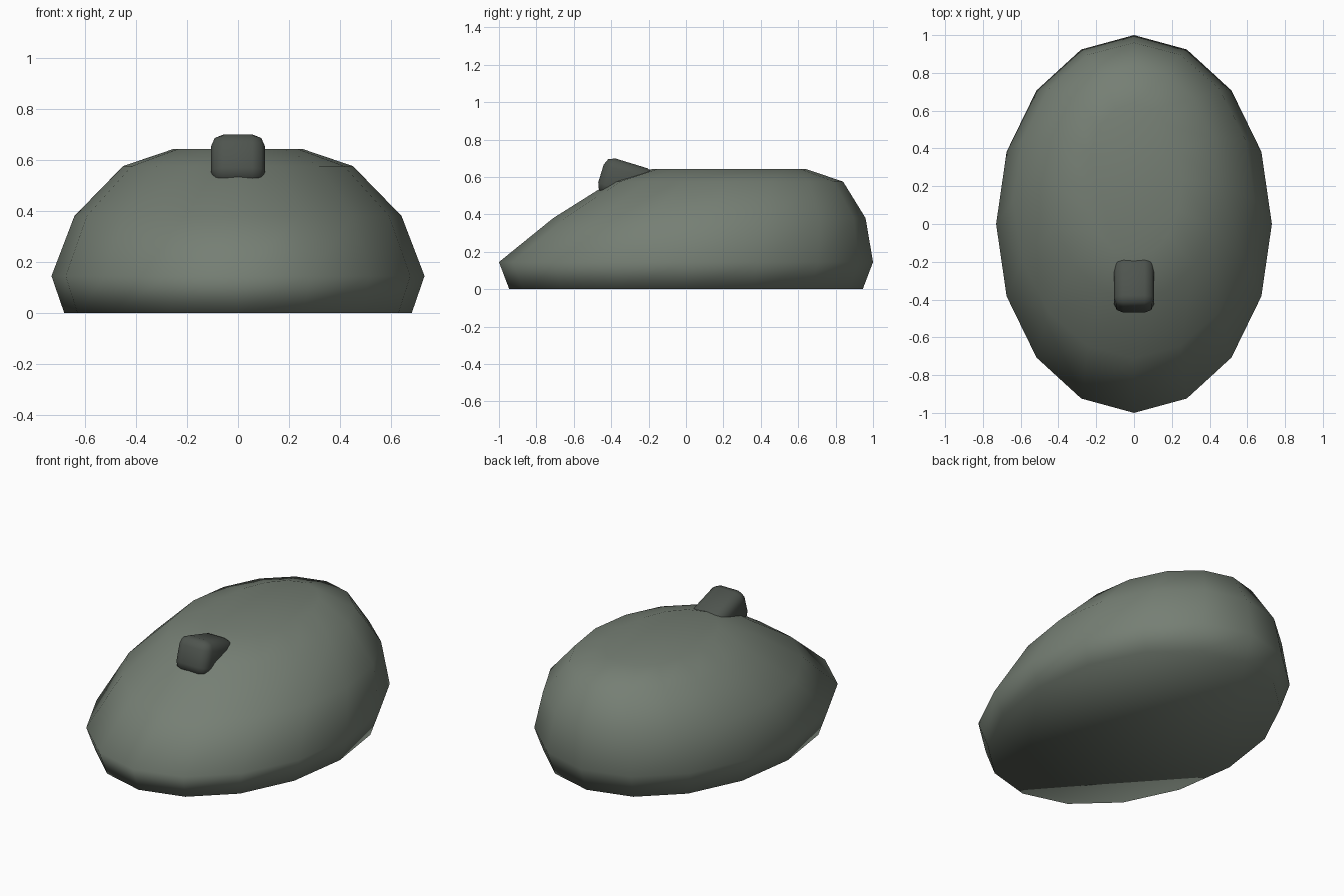
import bpy, bmesh, math
from mathutils import Matrix

cube = bpy.data.objects.get("Cube")
if cube:
    bpy.data.objects.remove(cube, do_unlink=True)


def make_material(name, rgb):
    mat = bpy.data.materials.new(name)
    mat.use_nodes = True
    mat.diffuse_color = (*rgb, 1)
    bsdf = mat.node_tree.nodes["Principled BSDF"]
    bsdf.inputs["Base Color"].default_value = (*rgb, 1)
    bsdf.inputs["Roughness"].default_value = 0.6
    return mat


def finish(name, bm, mat):
    bmesh.ops.recalc_face_normals(bm, faces=bm.faces)
    for face in bm.faces:
        face.smooth = True
    mesh = bpy.data.meshes.new(name)
    bm.to_mesh(mesh)
    bm.free()
    mesh.materials.append(mat)
    obj = bpy.data.objects.new(name, mesh)
    bpy.context.collection.objects.link(obj)
    return obj


body_grey = make_material("grey green", (0.18, 0.212, 0.175))
dark_grey = make_material("dark grey", (0.077, 0.089, 0.077))

# Body shell: elliptical rings given as height, half width, front y, back y
SIDES = 16
RINGS = [
    (0.0, 0.68, -0.945, 0.945),
    (0.145, 0.73, -1.0, 1.0),
    (0.38, 0.64, -0.71, 0.96),
    (0.575, 0.45, -0.40, 0.84),
    (0.643, 0.25, -0.18, 0.64),
]
bm = bmesh.new()
loops = []
for z, half_width, front, back in RINGS:
    mid, reach = (front + back) / 2, (back - front) / 2
    angles = [math.tau * i / SIDES for i in range(SIDES)]
    loops.append([bm.verts.new((half_width * math.cos(a), mid + reach * math.sin(a), z))
                  for a in angles])
for low, high in zip(loops, loops[1:]):
    for i in range(SIDES):
        j = (i + 1) % SIDES
        bm.faces.new((low[i], low[j], high[j], high[i]))
bm.faces.new(loops[0][::-1])
bm.faces.new(loops[-1])
finish("body_shell", bm, body_grey)

# Scroll button: rounded block tilted into the top of the shell
bm = bmesh.new()
bmesh.ops.create_cube(bm, size=1, matrix=Matrix.Diagonal((0.212, 0.28, 0.2, 1)))
bmesh.ops.bevel(bm, geom=bm.edges[:], offset=0.05, segments=2, profile=0.5, affect='EDGES')
button = finish("scroll_button", bm, dark_grey)
button.location = (0, -0.321, 0.577)
button.rotation_euler.x = math.radians(-17)
